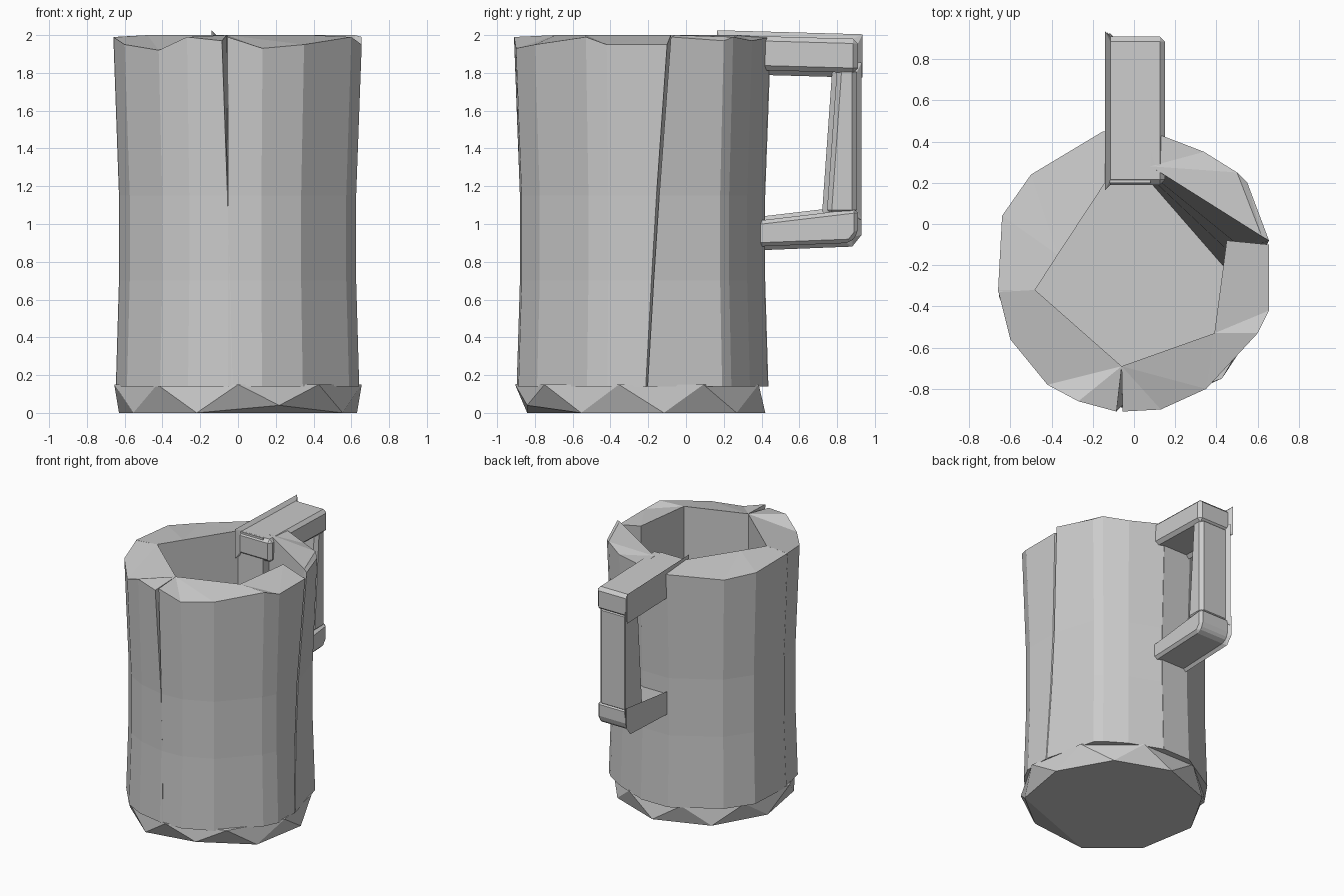
import bpy, bmesh, math

cube = bpy.data.objects.get("Cube")
if cube:
    bpy.data.objects.remove(cube, do_unlink=True)

grey = bpy.data.materials.new("plain grey")
grey.use_nodes = True
grey.diffuse_color = (0.6, 0.6, 0.6, 1)
grey.node_tree.nodes["Principled BSDF"].inputs["Base Color"].default_value = (0.6, 0.6, 0.6, 1)

CENTRE_Y = -0.23
BASE_TOP, RIM = 0.15, 2.0
LEVELS = ((BASE_TOP - 0.01, 0.98), (0.7, 0.955), (1.15, 0.955))  # height, waist scale


def finish(bm, name):
    bmesh.ops.recalc_face_normals(bm, faces=bm.faces)
    mesh = bpy.data.meshes.new(name)
    bm.to_mesh(mesh)
    bm.free()
    mesh.materials.append(grey)
    bpy.context.collection.objects.link(bpy.data.objects.new(name, mesh))


def loft(bm, rings):
    """Join rings of equal length into a closed solid."""
    n = len(rings[0])
    for low, high in zip(rings, rings[1:]):
        for i in range(n):
            j = (i + 1) % n
            bm.faces.new((low[i], low[j], high[j], high[i]))
    caps = [bm.faces.new(rings[0]), bm.faces.new(rings[-1])]
    bmesh.ops.triangulate(bm, faces=caps)


def stave(name, outer, inner, inner_base=None, first=(0, 0), last=(0, 0)):
    """Wall piece; outer points are (x, y, rim height), end points lean by first/last at the base."""
    bm = bmesh.new()
    rings = []
    for z, scale in LEVELS + ((None, 1),):
        t = 0 if z is None else (RIM - z) / (RIM - BASE_TOP)
        ring = []
        for i, (x, y, top) in enumerate(outer):
            lean = first if i == 0 else last if i == len(outer) - 1 else (0, 0)
            ring.append(bm.verts.new((x * scale + lean[0] * t,
                                      CENTRE_Y + (y - CENTRE_Y) * scale + lean[1] * t,
                                      top if z is None else z)))
        for (x, y), (bx, by) in zip(inner, inner_base or inner):
            ring.append(bm.verts.new((x + (bx - x) * t, y + (by - y) * t,
                                      RIM if z is None else z)))
        rings.append(ring)
    loft(bm, rings)
    finish(bm, name)


def bar(name, profile, x0, x1, chamfer):
    """Chamfered block from a (y, z) side profile."""
    bm = bmesh.new()
    loft(bm, [[bm.verts.new((x, y, z)) for y, z in profile] for x in (x0, x1)])
    bmesh.ops.dissolve_limit(bm, angle_limit=0.02, verts=bm.verts, edges=bm.edges)
    bmesh.ops.bevel(bm, geom=list(bm.edges), offset=chamfer, segments=1, affect='EDGES')
    finish(bm, name)


# Wall staves with chipped rims and narrow cracks between them
stave("front_right_wall",
      [(-0.66, -0.32, 1.99), (-0.6, -0.56, 1.95), (-0.42, -0.78, 1.92),
       (-0.27, -0.86, 1.99), (-0.085, -0.91, 1.97)],
      [(-0.06, -0.69), (-0.48, -0.32)], last=(0.055, 0))
stave("front_left_wall",
      [(-0.055, -0.91, 1.99), (0.13, -0.9, 1.93), (0.35, -0.8, 1.95), (0.6, -0.53, 1.99),
       (0.655, -0.42, 1.95), (0.655, -0.1, 1.95)],
      [(0.45, -0.08), (0.39, -0.53), (-0.06, -0.69)], last=(0, -0.11))
stave("back_left_wall",
      [(0.655, -0.08, 1.99), (0.55, 0.2, 1.97), (0.5, 0.25, 1.99), (0.34, 0.35, 1.97),
       (0.08, 0.45, 1.99)],
      [(0.08, 0.28), (0.62, -0.06)], [(0.08, 0.2), (0.43, -0.2)], first=(0, -0.12))
stave("back_right_wall",
      [(0.09, 0.45, 1.97), (-0.15, 0.45, 1.98), (-0.5, 0.24, 1.95), (-0.64, 0.04, 1.97),
       (-0.66, -0.33, 1.99)],
      [(-0.48, -0.32), (-0.37, -0.15), (-0.14, 0.2), (0.08, 0.2)])

# Faceted base of alternating triangles
bm = bmesh.new()
SIDES = 9
top, bottom = [], []
for i in range(SIDES):
    a = math.tau * i / SIDES - math.pi / 2
    b = a + math.pi / SIDES
    top.append(bm.verts.new((0.665 * math.cos(a), -0.24 + 0.665 * math.sin(a), BASE_TOP)))
    x, y = 0.64 * math.cos(b), -0.23 + 0.65 * math.sin(b)
    bottom.append(bm.verts.new((x, y, 0.04 if x > 0 and y < -0.6 else 0)))
for i in range(SIDES):
    j = (i + 1) % SIDES
    bm.faces.new((top[i], bottom[i], top[j]))
    bm.faces.new((bottom[i], bottom[j], top[j]))
bm.faces.new(top)
bmesh.ops.triangulate(bm, faces=[bm.faces.new(bottom)])
finish(bm, "base")

# Squared handle
bar("handle_top", [(0.19, 1.82), (0.91, 1.8), (0.91, 1.98), (0.19, 2.0)], -0.14, 0.15, 0.025)
bar("handle_grip", [(0.745, 1.05), (0.905, 1.05), (0.905, 1.83), (0.8, 1.83)], -0.12, 0.13, 0.025)
bar("handle_bottom", [(0.36, 0.88), (0.87, 0.9), (0.91, 0.95), (0.91, 1.08), (0.36, 1.015)],
    -0.13, 0.14, 0.02)
